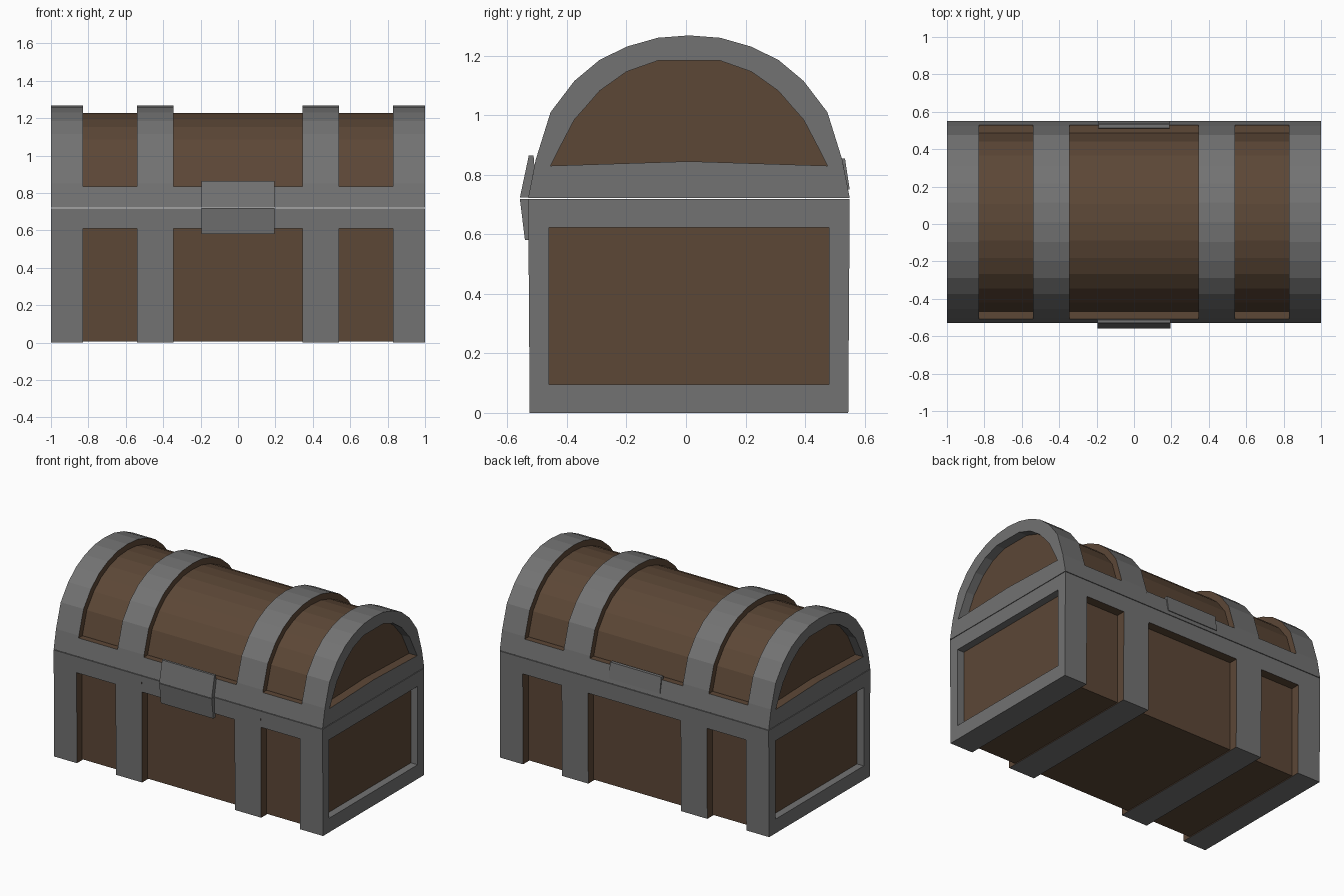
import bpy, bmesh

if "Cube" in bpy.data.objects:
    bpy.data.objects.remove(bpy.data.objects["Cube"])

CY = 0.01  # centre of the chest in y


def material(name, rgb):
    m = bpy.data.materials.new(name)
    m.diffuse_color = (*rgb, 1)
    m.use_nodes = True
    m.node_tree.nodes["Principled BSDF"].inputs["Base Color"].default_value = m.diffuse_color
    return m


IRON = material("iron", (0.17, 0.17, 0.17))
WOOD = material("wood", (0.107, 0.063, 0.037))


def prism(name, pts, x0, x1, mat=IRON, hole=None, paint=True):
    """Extrude a (y, z) outline along x, optionally with a matching hole outline."""
    bm = bmesh.new()

    def loop(outline, x):
        return [bm.verts.new((x, y, z)) for y, z in outline]

    def bridge(a, b):
        n = len(a)
        for i in range(n):
            j = (i + 1) % n
            bm.faces.new((a[i], a[j], b[j], b[i]))

    a, b = loop(pts, x0), loop(pts, x1)
    bridge(a, b)
    if hole:
        c, d = loop(hole, x0), loop(hole, x1)
        bridge(c, d)
        bridge(a, c)
        bridge(b, d)
    else:
        bm.faces.new(a)
        bm.faces.new(b)
    bmesh.ops.recalc_face_normals(bm, faces=bm.faces)
    # recess walls between the iron straps are wood coloured
    if mat is IRON and paint:
        for f in bm.faces:
            n, p = f.normal, f.calc_center_median()
            side = abs(n.x) > 0.9 and abs(p.x) < 0.99
            ledge = (n.z > 0.9 and 0.8 < p.z < 0.9) or (n.z < -0.9 and 0.55 < p.z < 0.615)
            f.material_index = int(side or ledge)
    me = bpy.data.meshes.new(name)
    bm.to_mesh(me)
    bm.free()
    me.materials.append(mat)
    me.materials.append(WOOD)
    ob = bpy.data.objects.new(name, me)
    bpy.context.collection.objects.link(ob)
    return ob


def symmetric(half):
    """Mirror a half outline that ends on the centre line."""
    return ([(CY + y, z) for y, z in half] +
            [(CY - y, z) for y, z in reversed(half) if y > 0])


# outlines
ARCH = [(.54, .722), (.515, .85), (.465, 1.01), (.385, 1.115),
        (.30, 1.186), (.207, 1.231), (.105, 1.26), (0, 1.268)]
ARCH_HOLE = [(.465, .83), (.44, .88), (.385, .985), (.345, 1.03),
             (.30, 1.082), (.21, 1.146), (.105, 1.183), (0, 1.183)]
arch = symmetric(ARCH) + [(CY, .722)]
arch_hole = symmetric(ARCH_HOLE) + [(CY, .845)]
arch_core = symmetric([(y * .925, .722 + (z - .722) * .927) for y, z in ARCH])
box = [(-.525, 0), (.545, 0), (.55, .718), (-.53, .718)]
box_hole = [(-.46, .095), (.48, .095), (.48, .622), (-.46, .622)]
box_core = [(-.47, .006), (.488, .006), (.488, .718), (-.47, .718)]
box_rail = [(-.529, .61), (.549, .61), (.55, .718), (-.53, .718)]
lid_rail = [(-.53, .722), (.55, .722), (.528, .835), (-.508, .835)]

# wooden cores
prism("box_wood", box_core, -.95, .95, WOOD)
prism("lid_wood", arch_core, -.94, .94, WOOD)

# iron end frames and middle straps, mirrored left and right
for side, s in (("left", -1), ("right", 1)):
    prism(f"{side}_box_end_frame", box, s * .83, s * 1.0, hole=box_hole)
    prism(f"{side}_lid_end_frame", arch, s * .83, s * 1.0, hole=arch_hole)
    prism(f"{side}_box_strap", box, s * .345, s * .54)
    prism(f"{side}_lid_strap", arch, s * .345, s * .54)

# horizontal rails between the straps
for tag, x0, x1 in (("left", -.83, -.54), ("middle", -.345, .345), ("right", .54, .83)):
    prism(f"{tag}_box_rail", box_rail, x0, x1)
    prism(f"{tag}_lid_rail", lid_rail, x0, x1)

# clasp on the front, hinge plate on the back
prism("lower_clasp", [(-.558, .719), (-.541, .58), (-.518, .58), (-.51, .719)],
      -.195, .195, paint=False)
prism("upper_clasp", [(-.558, .723), (-.528, .865), (-.512, .865), (-.50, .723)],
      -.195, .195, paint=False)
prism("hinge_plate", [(.55, .75), (.534, .855), (.512, .855), (.50, .75)],
      -.19, .19, paint=False)
